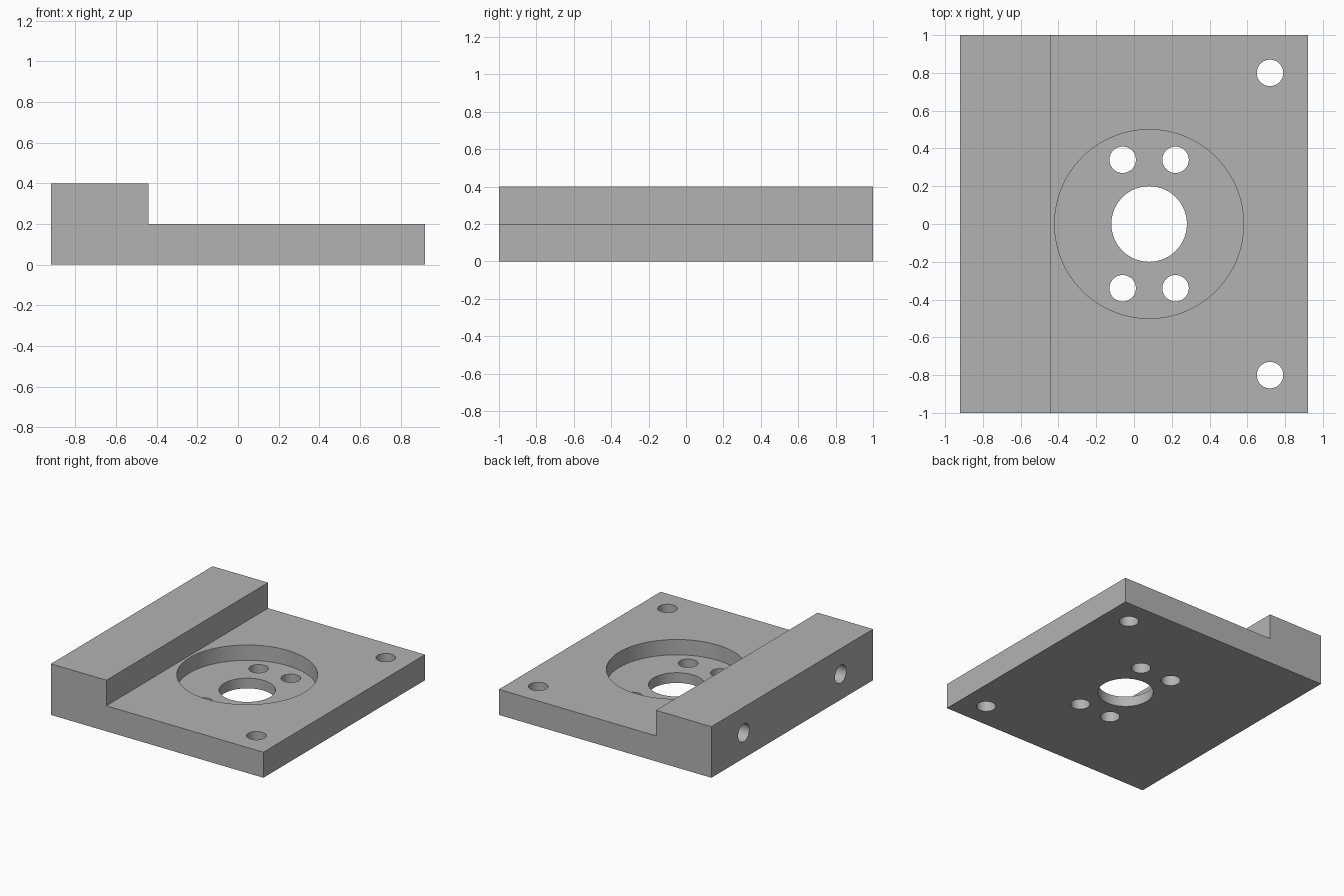
import bpy
import bmesh
from math import radians
from mathutils import Matrix, Vector

cube = bpy.data.objects.get("Cube")
if cube:
    bpy.data.objects.remove(cube, do_unlink=True)

# Single grey metal
grey = bpy.data.materials.new("grey_metal")
grey.use_nodes = True
colour = (0.45, 0.45, 0.45, 1)
grey.diffuse_color = colour
grey.node_tree.nodes["Principled BSDF"].inputs["Base Color"].default_value = colour


def new_object(name, bm):
    bmesh.ops.recalc_face_normals(bm, faces=bm.faces)
    mesh = bpy.data.meshes.new(name)
    bm.to_mesh(mesh)
    bm.free()
    obj = bpy.data.objects.new(name, mesh)
    bpy.context.collection.objects.link(obj)
    mesh.materials.append(grey)
    return obj


def add_drill(bm, centre, radius, depth, axis="Z", sides=64):
    """Cylinder that drills a round hole around its centre."""
    turn = Matrix.Rotation(radians(90), 4, "Y") if axis == "X" else Matrix()
    bmesh.ops.create_cone(bm, cap_ends=True, segments=sides, radius1=radius,
                          radius2=radius, depth=depth,
                          matrix=Matrix.Translation(centre) @ turn)


def cut(target, name, bm):
    cutter = new_object(name, bm)
    cutter.hide_render = True
    mod = target.modifiers.new(name, "BOOLEAN")
    mod.operation = "DIFFERENCE"
    mod.solver = "EXACT"
    mod.object = cutter
    bpy.context.view_layer.objects.active = target
    bpy.ops.object.modifier_apply(modifier=name)
    bpy.data.objects.remove(cutter, do_unlink=True)


# Base plate with raised rail: stepped profile extruded front to back
profile = [(-0.92, 0), (0.92, 0), (0.92, 0.2), (-0.44, 0.2), (-0.44, 0.4), (-0.92, 0.4)]
bm = bmesh.new()
face = bm.faces.new([bm.verts.new((x, -1, z)) for x, z in profile])
side = bmesh.ops.extrude_face_region(bm, geom=[face])
moved = [v for v in side["geom"] if isinstance(v, bmesh.types.BMVert)]
bmesh.ops.translate(bm, verts=moved, vec=Vector((0, 2, 0)))
plate = new_object("mounting_plate", bm)

# Round recess, floor at z = 0.08
hub_x, hole_r = 0.08, 0.07
bm = bmesh.new()
add_drill(bm, (hub_x, 0, 0.23), 0.5, 0.3, sides=128)
cut(plate, "recess_cutter", bm)

# Through holes: centre bore, four bolt holes, two corner holes,
# plus two blind holes in the rail's outer side
bm = bmesh.new()
add_drill(bm, (hub_x, 0, 0), 0.2, 1, sides=96)
for s in (-1, 1):
    for dx in (-0.14, 0.14):
        add_drill(bm, (hub_x + dx, s * 0.34, 0), hole_r, 1)
    add_drill(bm, (0.72, s * 0.8, 0), hole_r, 1)
    add_drill(bm, (-0.92, s * 0.6, 0.2), hole_r, 0.76, axis="X")
cut(plate, "hole_cutter", bm)

# Smooth bores, sharp edges
bpy.ops.object.select_all(action="DESELECT")
plate.select_set(True)
bpy.context.view_layer.objects.active = plate
bpy.ops.object.shade_smooth_by_angle(angle=radians(30))
